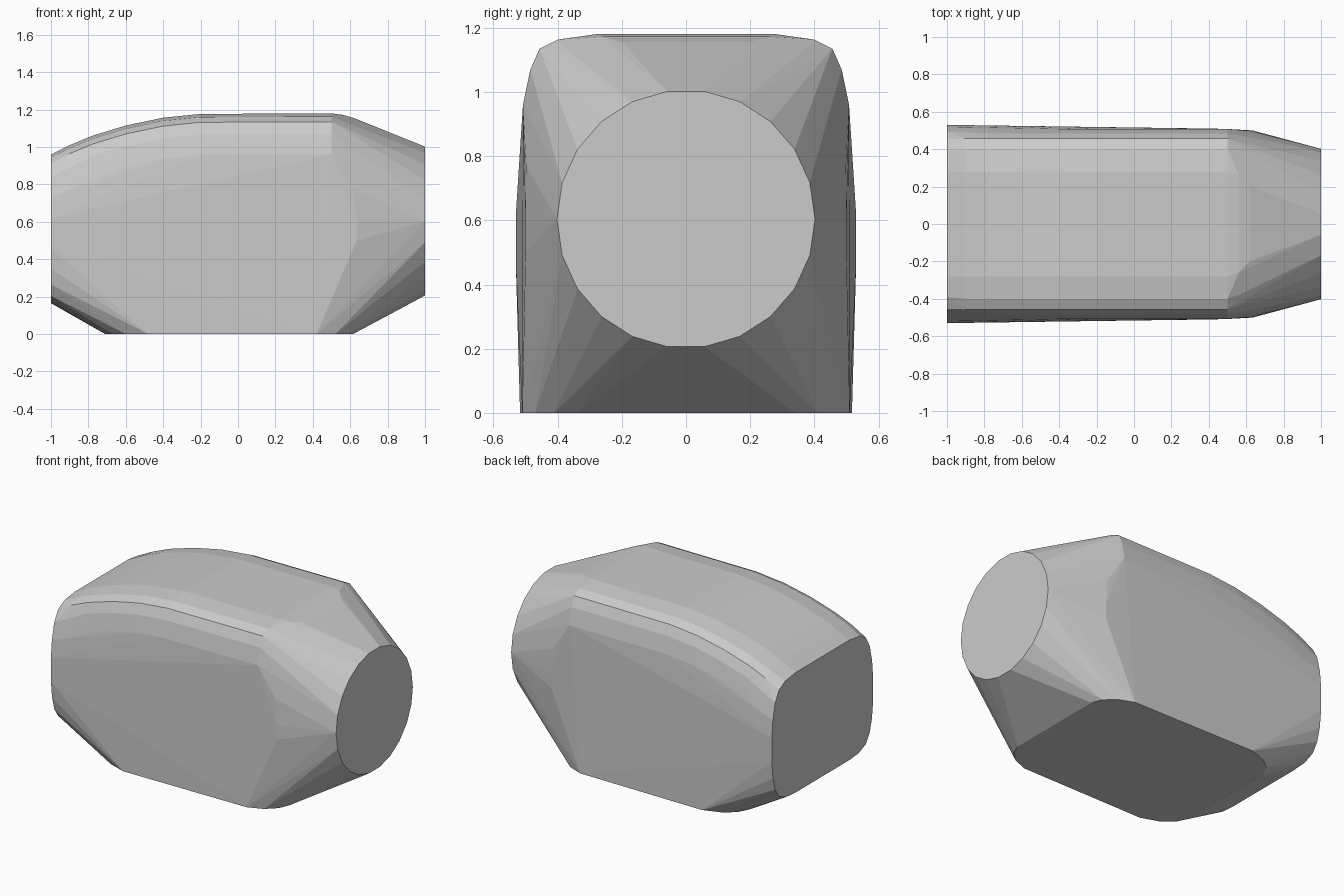
import bpy, bmesh
from math import sin, cos, tau

if "Cube" in bpy.data.objects:
    bpy.data.objects.remove(bpy.data.objects["Cube"])

bm = bmesh.new()


def add(x, half):
    # mirrored (y, z) points at one station along the length
    for y, z in half:
        for s in (-1, 1):
            bm.verts.new((x, s * y, z))


# round nose cap
for i in range(22):
    a = tau * (i + 0.5) / 22
    bm.verts.new((1, 0.402 * sin(a), 0.604 + 0.402 * cos(a)))

# rounded square tail cap
add(-1, [(0.28, 0.96), (0.39, 0.945), (0.455, 0.91), (0.495, 0.84), (0.52, 0.73),
         (0.53, 0.62), (0.53, 0.46), (0.518, 0.35), (0.495, 0.265), (0.455, 0.205),
         (0.38, 0.173), (0.28, 0.165)])

# flat base with rounded ends
for x, y in [(0.615, 0.34), (0.585, 0.41), (0.52, 0.47), (0.42, 0.51),
             (-0.48, 0.517), (-0.6, 0.475), (-0.67, 0.42), (-0.71, 0.34)]:
    add(x, [(y, 0)])

# arched roof: centre flat, edge and corner ridge
for x, z in [(-0.9, 1.01), (-0.78, 1.06), (-0.6, 1.115), (-0.4, 1.157),
             (-0.2, 1.177), (0.5, 1.18)]:
    add(x, [(0.28, z), (0.40, z - 0.017), (0.456, z - 0.045),
            (0.485, z - 0.11), (0.508, z - 0.22)])

# shoulder where the body tapers to the nose
for x, y, z in [(0.56, 0.26, 1.172), (0.62, 0.2, 1.155), (0.58, 0.37, 1.13),
                (0.55, 0.455, 1.08), (0.54, 0.49, 0.97), (0.62, 0.498, 0.77),
                (0.635, 0.5, 0.6), (0.635, 0.5, 0.5)]:
    add(x, [(y, z)])

# shrink-wrap all stations into one faceted shell
res = bmesh.ops.convex_hull(bm, input=bm.verts[:])
junk = {g for k in ("geom_interior", "geom_unused") for g in res[k]
        if isinstance(g, bmesh.types.BMVert)}
bmesh.ops.delete(bm, geom=list(junk), context='VERTS')
loose = [v for v in bm.verts if not v.link_faces]
bmesh.ops.delete(bm, geom=loose, context='VERTS')
bmesh.ops.dissolve_limit(bm, angle_limit=0.01, verts=bm.verts[:], edges=bm.edges[:])
bmesh.ops.recalc_face_normals(bm, faces=bm.faces[:])

mesh = bpy.data.meshes.new("hull_shell")
bm.to_mesh(mesh)
bm.free()
bpy.context.collection.objects.link(bpy.data.objects.new("hull_shell", mesh))
